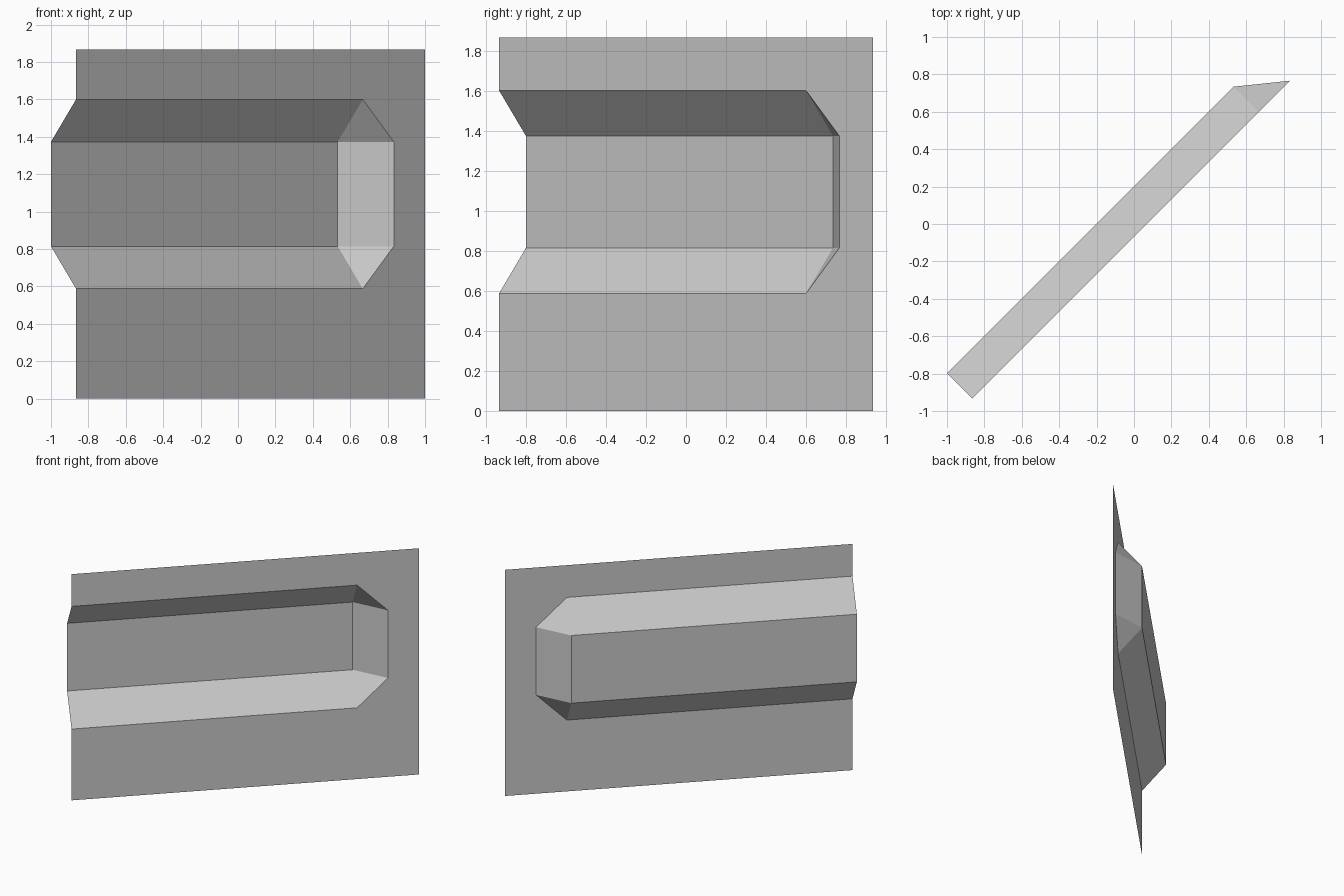
import bpy
import bmesh

cube = bpy.data.objects.get("Cube")
if cube:
    bpy.data.objects.remove(cube, do_unlink=True)

# Single flat grey for the sheet
grey = bpy.data.materials.new("plain_grey")
grey.use_nodes = True
COLOUR = (0.6, 0.6, 0.6, 1)
grey.diffuse_color = COLOUR
grey.node_tree.nodes["Principled BSDF"].inputs["Base Color"].default_value = COLOUR

# Wall runs diagonally from START to END in x; the channel is pushed back by DEPTH
START, END, HEIGHT = -0.866, 1.0, 1.866
DEPTH = 0.134
RIM_END, TIP = 0.667, 0.833
RIM_LOW, RIM_HIGH = 0.588, 1.6
FLOOR_LOW, FLOOR_HIGH = 0.815, 1.373


def place(bm, along, z, depth=0):
    """Vertex on the diagonal wall, moved back square to it by depth."""
    return bm.verts.new((along - depth, along - (START + END) / 2 + depth, z))


bm = bmesh.new()

# Outer corners of the wall
low_start, low_end = place(bm, START, 0), place(bm, END, 0)
high_end, high_start = place(bm, END, HEIGHT), place(bm, START, HEIGHT)

# Channel corners: rim start, rim corner, rim tip, floor start, floor end
low, high = [
    (place(bm, START, rim), place(bm, RIM_END, rim), place(bm, TIP, floor),
     place(bm, START, floor, DEPTH), place(bm, RIM_END, floor, DEPTH))
    for rim, floor in ((RIM_LOW, FLOOR_LOW), (RIM_HIGH, FLOOR_HIGH))
]

# Flat wall around the channel, in three pieces
bm.faces.new((low_start, low_end, low[1], low[0]))
bm.faces.new((high_start, high[0], high[1], high_end))
bm.faces.new((low_end, high_end, high[1], high[2], low[2], low[1]))

# Channel floor and sloped end
bm.faces.new((low[3], low[4], high[4], high[3]))
bm.faces.new((low[4], low[2], high[2], high[4]))

# Sloped sides and corner facets, above and below
for rim_start, rim_corner, tip, floor_start, floor_end in (low, high):
    bm.faces.new((rim_start, rim_corner, floor_end, floor_start))
    bm.faces.new((rim_corner, tip, floor_end))

bmesh.ops.recalc_face_normals(bm, faces=bm.faces[:])
bm.faces.ensure_lookup_table()
if bm.faces[0].normal.y > 0:
    bmesh.ops.reverse_faces(bm, faces=bm.faces[:])

mesh = bpy.data.meshes.new("recessed_wall_panel")
bm.to_mesh(mesh)
bm.free()
mesh.materials.append(grey)
panel = bpy.data.objects.new("recessed_wall_panel", mesh)
bpy.context.collection.objects.link(panel)
